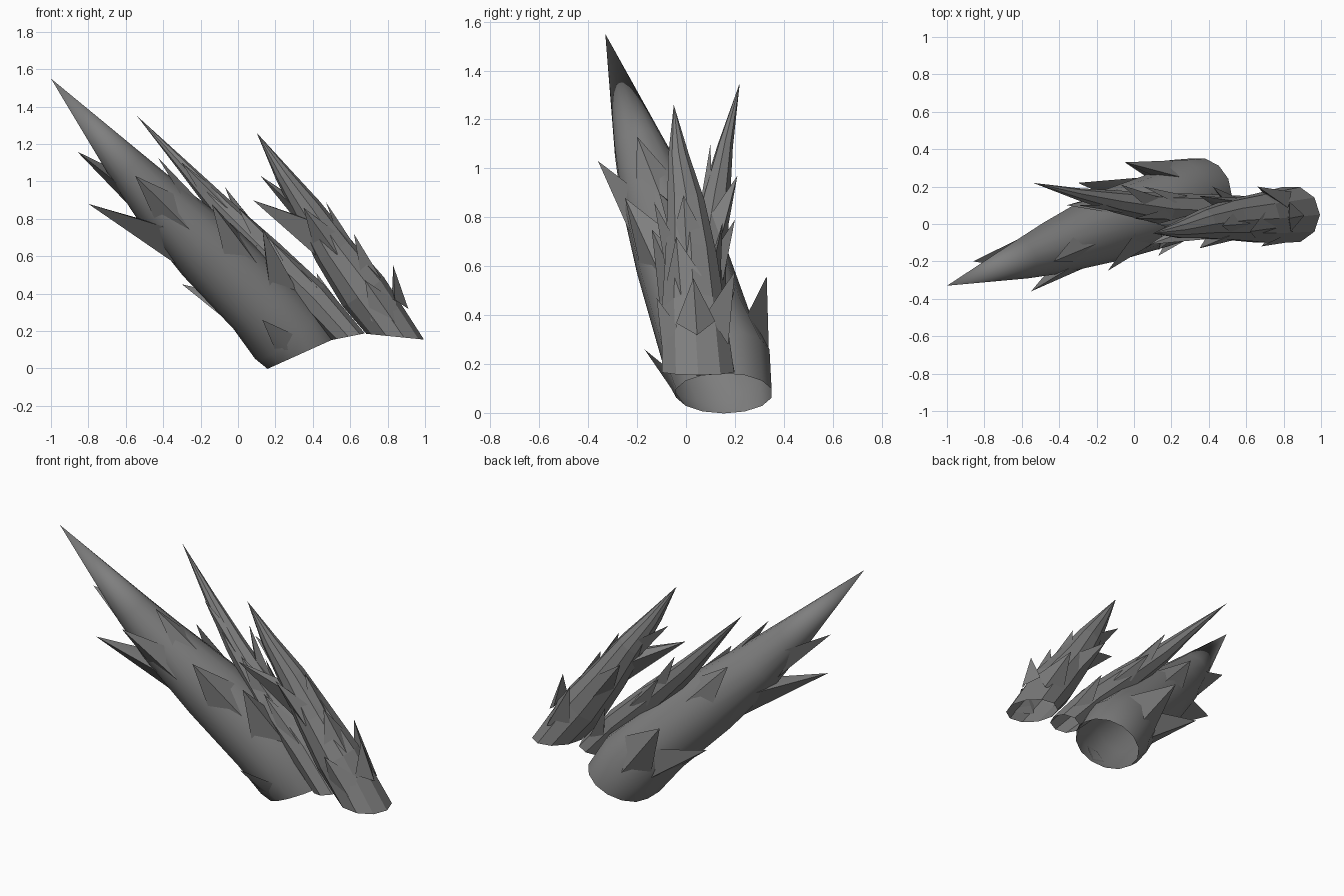
import bpy, bmesh, math
from mathutils import Vector

cube = bpy.data.objects.get("Cube")
if cube:
    bpy.data.objects.remove(cube, do_unlink=True)

grey = bpy.data.materials.new("stone_grey")
grey.use_nodes = True
grey.diffuse_color = (0.21, 0.21, 0.21, 1)
grey.node_tree.nodes["Principled BSDF"].inputs["Base Color"].default_value = (0.21, 0.21, 0.21, 1)


def ring(bm, centre, normal, radius, sides):
    """Circle of vertices around a centre, square to the normal."""
    normal = normal.normalized()
    side = Vector((0, 1, 0)).cross(normal).normalized()
    up = normal.cross(side)
    angles = [math.tau * i / sides for i in range(sides)]
    return [bm.verts.new(centre + radius * (side * math.cos(a) + up * math.sin(a))) for a in angles]


def bridge(bm, low, high):
    n = len(low)
    for i in range(n):
        bm.faces.new((low[i], low[(i + 1) % n], high[(i + 1) % n], high[i]))


def cap_point(bm, low, tip):
    point = bm.verts.new(tip)
    for i in range(len(low)):
        bm.faces.new((low[i], low[(i + 1) % len(low)], point))


def at_distance(path, d):
    """Position, direction and radius at a distance along the path."""
    for (a, ra), (b, rb) in zip(path, path[1:]):
        span = (b - a).length
        if d <= span:
            break
        d -= span
    f = min(d / span, 1)
    return a.lerp(b, f), (b - a).normalized(), ra + (rb - ra) * f


def surface(path, d, tip, width):
    """Point on the body under the tip, moved sideways by the width."""
    centre, along, radius = at_distance(path, d)
    radius *= 0.96
    out = tip - centre
    out = (out - along * out.dot(along)).normalized()
    angle = math.asin(max(-0.9, min(0.9, width / max(radius, 0.001))))
    return centre + radius * (out * math.cos(angle) + along.cross(out) * math.sin(angle))


def add_barb(bm, path, tip, length, width):
    """Pointed flap pulled out of the body surface and leaning along it."""
    tip = Vector(tip)

    def misfit(d):
        centre, along, _ = at_distance(path, d)
        behind = (tip - centre).dot(along) < 0
        return abs((tip - surface(path, d, tip, 0)).length - length) + behind

    start = min([0.02 * k for k in range(2, 90)], key=misfit)
    spots = ((0, 0), (0.35, width), (0.55, 0), (0.35, -width))
    base = [bm.verts.new(surface(path, start + length * s, tip, w)) for s, w in spots]
    cap_point(bm, base, tip)


def make_spike(name, points, base_normal, sides, barbs, smooth):
    path = [(Vector(p[:3]), p[3]) for p in points]
    bm = bmesh.new()
    previous = None
    for i, (centre, radius) in enumerate(path[:-1]):
        normal = Vector(base_normal) if i == 0 else path[i + 1][0] - path[i - 1][0]
        current = ring(bm, centre, normal, radius, sides)
        if previous:
            bridge(bm, previous, current)
        previous = current
    cap_point(bm, previous, path[-1][0])
    for tip, length, width in barbs:
        add_barb(bm, path, tip, length, width)
    mesh = bpy.data.meshes.new(name)
    bm.to_mesh(mesh)
    bm.free()
    mesh.materials.append(grey)
    obj = bpy.data.objects.new(name, mesh)
    bpy.context.collection.objects.link(obj)
    if smooth:
        bpy.ops.object.select_all(action="DESELECT")
        obj.select_set(True)
        bpy.context.view_layer.objects.active = obj
        bpy.ops.object.shade_smooth_by_angle(angle=math.radians(50))


# Large smooth spike
make_spike("large_spike", [
    (0.34, 0.155, 0.08, 0.2), (0.26, 0.135, 0.19, 0.218), (0.12, 0.07, 0.35, 0.2),
    (-0.16, -0.02, 0.63, 0.19), (-0.44, -0.13, 0.905, 0.143),
    (-0.6, -0.19, 1.085, 0.106), (-1.0, -0.33, 1.55, 0)],
    (-0.41, 0, 0.91), 14, [
        ((-0.86, -0.2, 1.16), 0.45, 0.09), ((-0.8, -0.26, 0.88), 0.6, 0.12),
        ((-0.55, -0.36, 1.03), 0.45, 0.1), ((-0.3, 0.22, 0.45), 0.45, 0.11),
        ((0.13, -0.17, 0.26), 0.27, 0.07), ((-0.14, -0.25, 0.88), 0.45, 0.11),
        ((0.13, -0.14, 0.75), 0.45, 0.11), ((-0.05, 0.33, 0.56), 0.55, 0.14),
        ((-0.36, 0.1, 0.94), 0.42, 0.1), ((-0.43, -0.2, 1.13), 0.35, 0.08)], True)

# Slim middle spike
make_spike("middle_spike", [
    (0.59, 0.06, 0.17, 0.09), (0.4, 0.07, 0.38, 0.09), (0.16, 0.08, 0.61, 0.085),
    (-0.1, 0.12, 0.87, 0.06), (-0.3, 0.16, 1.09, 0.032), (-0.54, 0.22, 1.35, 0)],
    (-0.2, 0, 1), 8, [
        ((-0.3, 0.1, 1.1), 0.35, 0.04), ((-0.07, 0.21, 0.97), 0.35, 0.05),
        ((0.05, 0.2, 0.79), 0.35, 0.055), ((0.42, 0.2, 0.51), 0.3, 0.06),
        ((0.0, 0.03, 0.86), 0.35, 0.055), ((0.18, 0.0, 0.68), 0.35, 0.055)], False)

# Faceted end spike
make_spike("end_spike", [
    (0.84, 0.05, 0.17, 0.155), (0.67, 0.03, 0.41, 0.135), (0.51, 0.02, 0.63, 0.11),
    (0.37, 0.0, 0.85, 0.08), (0.24, -0.03, 1.04, 0.046), (0.1, -0.05, 1.26, 0)],
    (0.1, 0, 1), 10, [
        ((0.83, 0.03, 0.55), 0.25, 0.08), ((0.62, -0.04, 0.72), 0.28, 0.08),
        ((0.47, -0.01, 0.89), 0.28, 0.07), ((0.12, 0.0, 1.03), 0.32, 0.05),
        ((0.08, -0.11, 0.9), 0.45, 0.08), ((0.66, 0.2, 0.58), 0.35, 0.09),
        ((0.35, -0.13, 0.86), 0.32, 0.07), ((0.68, -0.12, 0.47), 0.32, 0.09),
        ((0.35, 0.15, 0.78), 0.35, 0.07)], False)
